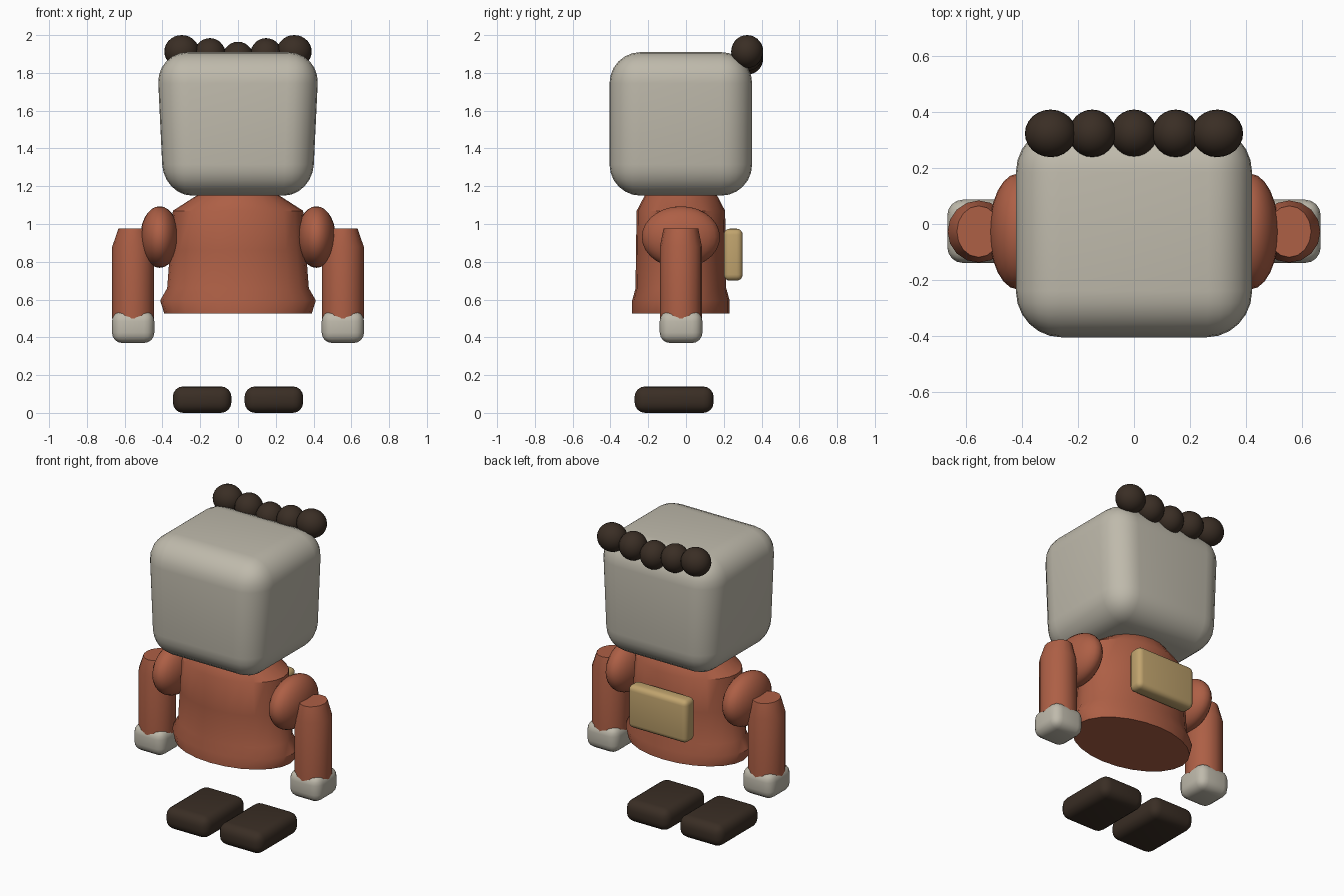
import bpy, bmesh, math
from mathutils import Matrix

if "Cube" in bpy.data.objects:
    bpy.data.objects.remove(bpy.data.objects["Cube"])

YC = -0.027  # depth centre shared by the torso and arms


def material(name, rgb):
    m = bpy.data.materials.new(name)
    m.diffuse_color = (*rgb, 1.0)
    m.use_nodes = True
    m.node_tree.nodes["Principled BSDF"].inputs["Base Color"].default_value = m.diffuse_color
    return m


STONE = material("pale_stone", (0.52, 0.49, 0.41))
RUST = material("rust_cloth", (0.42, 0.115, 0.06))
BROWN = material("dark_brown", (0.042, 0.027, 0.018))
TAN = material("tan_leather", (0.53, 0.37, 0.155))


def finish(name, bm, mat, angle=40):
    bmesh.ops.recalc_face_normals(bm, faces=bm.faces)
    me = bpy.data.meshes.new(name)
    bm.to_mesh(me)
    bm.free()
    ob = bpy.data.objects.new(name, me)
    bpy.context.collection.objects.link(ob)
    me.materials.append(mat)
    bpy.ops.object.select_all(action='DESELECT')
    ob.select_set(True)
    bpy.context.view_layer.objects.active = ob
    bpy.ops.object.shade_smooth_by_angle(angle=math.radians(angle))
    return ob


def rounded_box(name, lo, hi, radius, mat, segments=4, taper=0.0):
    """Bevelled box between two corners; taper widens the top in x."""
    bm = bmesh.new()
    bmesh.ops.create_cube(bm, size=1)
    for v in bm.verts:
        for i in range(3):
            v.co[i] = (lo[i] + hi[i]) / 2 + v.co[i] * (hi[i] - lo[i])
    bmesh.ops.bevel(bm, geom=list(bm.edges), offset=radius, segments=segments,
                    profile=0.5, affect='EDGES')
    for v in bm.verts:
        t = (v.co.z - lo[2]) / (hi[2] - lo[2])
        v.co.x *= 1 + taper * (t - 1)
    return finish(name, bm, mat)


def ellipsoid(name, centre, radii, mat, u=24, v=14):
    bm = bmesh.new()
    bmesh.ops.create_uvsphere(bm, u_segments=u, v_segments=v, radius=1,
                              matrix=Matrix.Translation(centre) @ Matrix.Diagonal((*radii, 1)))
    return finish(name, bm, mat)


def loft(name, x, y, rings, sides, mat):
    """Stack of ellipses (z, half width, half depth), closed at both ends."""
    bm = bmesh.new()
    loops = []
    for z, rx, ry in rings:
        loops.append([bm.verts.new((x + rx * math.cos(2 * math.pi * k / sides),
                                    y + ry * math.sin(2 * math.pi * k / sides), z))
                      for k in range(sides)])
    for a, b in zip(loops, loops[1:]):
        for k in range(sides):
            n = (k + 1) % sides
            bm.faces.new((a[k], a[n], b[n], b[k]))
    bm.faces.new(loops[0])
    bm.faces.new(loops[-1])
    return finish(name, bm, mat)


# Head: large rounded block, slightly wider at the top
rounded_box("head", (-0.43, -0.405, 1.15), (0.43, 0.35, 1.91), 0.165, STONE, 6, 0.085)

# Hair: row of curls along the back edge, dipping in the middle
for i in range(5):
    off = abs(i - 2)
    r = (0.083, 0.084, 0.092)[off]
    ellipsoid(f"hair_curl_{i + 1}", ((i - 2) * 0.149, 0.324, (1.878, 1.897, 1.913)[off]),
              (r, 0.085, 0.087), BROWN)

# Torso: flared hem, straight sides and sloping shoulders
loft("torso", 0, YC, [(0.525, 0.39, 0.258), (0.595, 0.412, 0.258), (0.66, 0.375, 0.24),
                      (0.86, 0.36, 0.238), (1.07, 0.345, 0.234),
                      (1.15, 0.22, 0.192), (1.18, 0.19, 0.16)], 24, RUST)

# Backpack
rounded_box("backpack", (-0.21, 0.2, 0.7), (0.21, 0.3, 0.975), 0.032, TAN)

# Limbs on both sides
for side, s in (("left", 1), ("right", -1)):
    ellipsoid(f"{side}_shoulder", (s * 0.415, YC, 0.931), (0.102, 0.207, 0.163), RUST)
    loft(f"{side}_arm", s * 0.555, YC, [(0.5, 0.111, 0.111), (0.88, 0.111, 0.111),
                                       (0.975, 0.078, 0.092)], 16, RUST)
    xs = sorted((s * 0.443, s * 0.667))
    rounded_box(f"{side}_hand", (xs[0], -0.139, 0.37), (xs[1], 0.087, 0.54), 0.055, STONE)
    xs = sorted((s * 0.035, s * 0.345))
    rounded_box(f"{side}_shoe", (xs[0], -0.272, 0.0), (xs[1], 0.146, 0.14), 0.055, BROWN)
